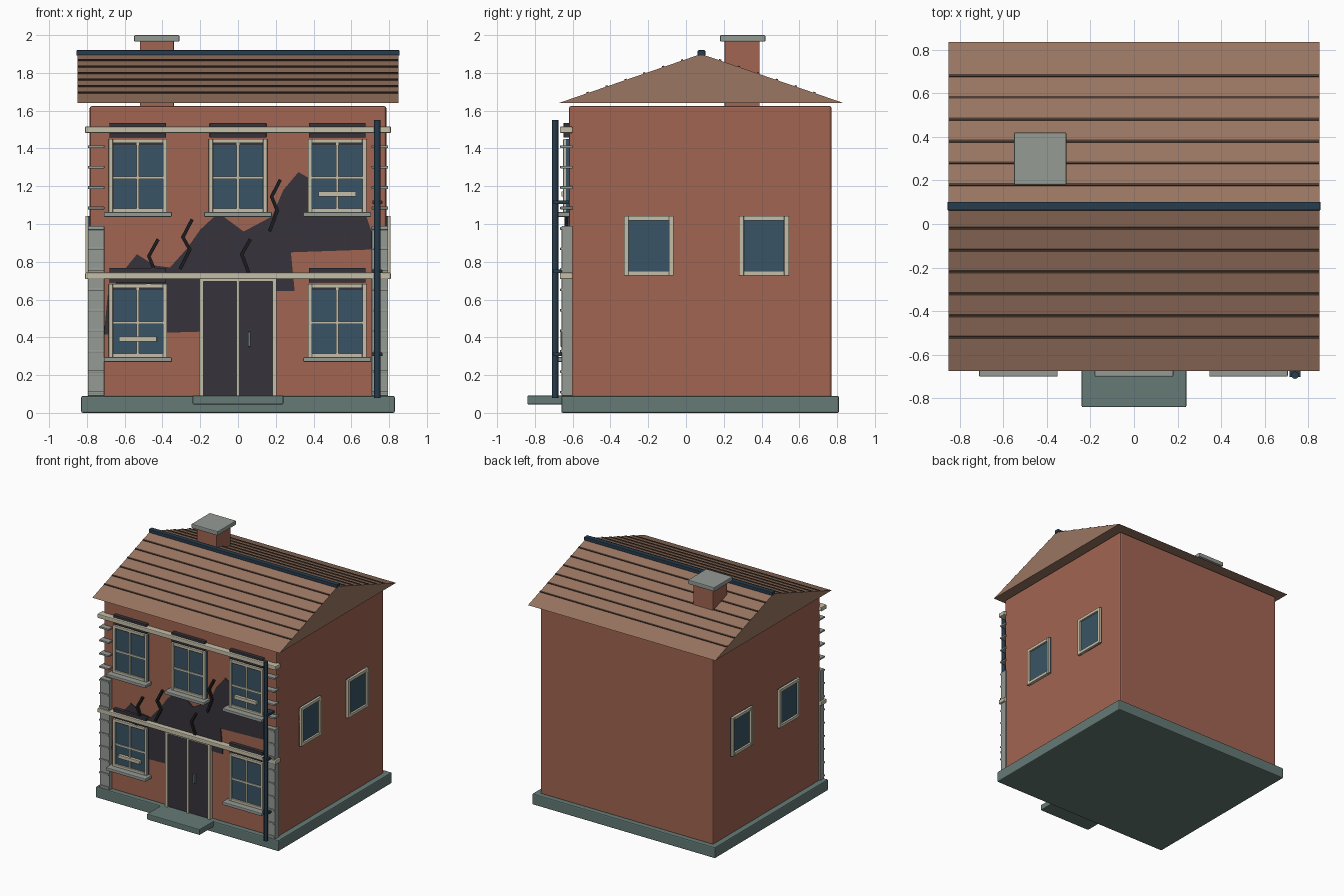
import bpy
import bmesh
import math
from mathutils import Vector

cube = bpy.data.objects.get("Cube")
if cube:
    bpy.data.objects.remove(cube, do_unlink=True)


def material(name, r, g, b):
    m = bpy.data.materials.new(name)
    m.use_nodes = True
    m.diffuse_color = (r, g, b, 1)
    m.node_tree.nodes["Principled BSDF"].inputs["Base Color"].default_value = (r, g, b, 1)
    return m


BRICK = material("brick red", .36, .13, .085)
ROOF = material("roof brown", .32, .18, .12)
SEAM = material("dark brown", .07, .042, .03)
CREAM = material("cream trim", .56, .52, .39)
GLASS = material("window blue", .042, .088, .13)
NAVY = material("navy metal", .02, .045, .075)
CHARCOAL = material("charcoal", .037, .034, .043)
SLATE = material("green grey stone", .13, .195, .18)
STONE = material("light grey stone", .30, .325, .30)
BLACK = material("crack black", .012, .012, .014)


def finish(name, bm, mat, bevel=0):
    bmesh.ops.recalc_face_normals(bm, faces=bm.faces)
    mesh = bpy.data.meshes.new(name)
    bm.to_mesh(mesh)
    bm.free()
    mesh.materials.append(mat)
    ob = bpy.data.objects.new(name, mesh)
    bpy.context.collection.objects.link(ob)
    if bevel:
        mod = ob.modifiers.new("soft_edges", "BEVEL")
        mod.width = bevel
        mod.segments = 2
    return ob


def box(name, x, y, z, mat, bevel=0.0):
    """Box from (min, max) pairs on each axis."""
    bm = bmesh.new()
    bmesh.ops.create_cube(bm, size=1)
    for v in bm.verts:
        for i, (lo, hi) in enumerate((x, y, z)):
            v.co[i] = (lo + hi) / 2 + v.co[i] * (hi - lo)
    return finish(name, bm, mat, bevel)


def prism(name, points, offset, mat):
    """Closed outline swept along an offset."""
    bm = bmesh.new()
    face = bm.faces.new([bm.verts.new(p) for p in points])
    out = bmesh.ops.extrude_face_region(bm, geom=[face])
    moved = [g for g in out["geom"] if isinstance(g, bmesh.types.BMVert)]
    bmesh.ops.translate(bm, verts=moved, vec=offset)
    return finish(name, bm, mat)


WALL = -.62   # front wall plane

# Main masses
box("plinth", (-.83, .83), (-.66, .81), (0, .09), SLATE, .008)
box("door_step", (-.24, .24), (-.84, -.6), (.045, .092), SLATE, .006)
box("walls", (-.785, .785), (WALL, .77), (.08, 1.625), BRICK, .012)

# Roof with seams on both slopes
EAVE, APEX, RIDGE, HALF = 1.64, 1.9, .08, .755
prism("roof", [(-.85, RIDGE - HALF, EAVE), (-.85, RIDGE + HALF, EAVE), (-.85, RIDGE, APEX)],
      (1.7, 0, 0), ROOF)
slope = math.atan2(APEX - EAVE, HALF)
for side in (-1, 1):
    for i in range(6):
        d = .1 + i * .1
        seam = box("roof_seam", (-.848, .848), (-.006, .006), (-.006, .006), SEAM)
        seam.location = (0, RIDGE + side * d, APEX - d * math.tan(slope))
        seam.rotation_euler.x = -side * slope
box("ridge_beam", (-.855, .855), (.062, .102), (1.892, 1.92), NAVY, .004)
box("chimney", (-.52, -.34), (.205, .39), (1.6, 1.97), BRICK, .004)
box("chimney_cap", (-.55, -.31), (.18, .42), (1.965, 2), STONE, .006)

# Horizontal bands
box("upper_band", (-.81, .81), (-.668, -.6), (1.482, 1.516), CREAM, .006)
box("middle_band", (-.81, .81), (-.668, -.6), (.708, .742), CREAM, .006)

# Corner piers with quoin courses
for side in (-1, 1):
    x = tuple(sorted((side * .708, side * .795)))
    box("corner_pier", x, (-.658, -.6), (.09, .99), STONE, .003)
    for i in range(13):
        z = .11 + i * .1083
        box("quoin_course", x, (-.666, -.6), (z - .007, z + .007), STONE, .002)


def frame(name, x, y, z, w, mat):
    """Rectangular surround facing along y."""
    for a, b in ((x[0], x[0] + w), (x[1] - w, x[1])):
        box(name + "_side", (a, b), y, z, mat, .003)
    for a, b in ((z[0], z[0] + w), (z[1] - w, z[1])):
        box(name + "_rail", (x[0] + w, x[1] - w), y, (a, b), mat, .003)


def window(cx, z0, boarded):
    x, z = (cx - .155, cx + .155), (z0, z0 + .39)
    mid = z0 + .185
    box("window_glass", x, (-.636, -.6), z, GLASS)
    frame("window_frame", x, (-.65, -.6), z, .022, CREAM)
    box("window_inner_shadow", (x[0] + .02, x[1] - .02), (-.638, -.6), (z[1] - .032, z[1] - .02), CHARCOAL)
    box("window_mullion", (cx - .007, cx + .007), (-.645, -.62), z, CREAM)
    box("window_crossbar", x, (-.644, -.62), (mid - .006, mid + .006), CREAM)
    box("window_sill", (cx - .18, cx + .18), (-.7, -.6), (z0 - .022, z0 + .003), STONE, .005)
    box("window_lintel", (cx - .15, cx + .15), (-.648, -.6), (z[1] + .008, z[1] + .085), CHARCOAL, .003)
    if boarded:
        box("window_board", (cx - .1, cx + .1), (-.66, -.63), (z0 + .085, z0 + .112), CREAM, .002)


for cx, z0, boarded in ((-.53, 1.06, False), (0, 1.06, False), (.525, 1.06, True),
                        (-.53, .292, True), (.525, .292, False)):
    window(cx, z0, boarded)

# Side windows on both end walls
for side in (-1, 1):
    for cy in (-.197, .413):
        def out(depth):
            return tuple(sorted((side * .77, side * depth)))
        y, z, w = (cy - .132, cy + .132), (.727, 1.043), .025
        box("side_glass", out(.793), y, z, GLASS)
        for a, b in ((y[0], y[0] + w), (y[1] - w, y[1])):
            box("side_frame_post", out(.808), (a, b), z, CREAM, .003)
        for a, b in ((z[0], z[0] + w), (z[1] - w, z[1])):
            box("side_frame_rail", out(.808), (y[0] + w, y[1] - w), (a, b), CREAM, .003)

# Double door
box("door_leaves", (-.19, .19), (-.642, -.6), (.09, .7), CHARCOAL)
for x in (-.193, 0, .193):
    w = .011 if x else .008
    box("door_post", (x - w, x + w), (-.656, -.6), (.09, .71), CREAM, .002)
box("door_head", (-.204, .204), (-.656, -.6), (.695, .712), CREAM, .002)
box("door_handle", (.053, .066), (-.665, -.63), (.35, .43), SLATE, .003)

# Broken plaster patch
patch = [(-.71, .415), (-.69, .62), (-.6, .76), (-.535, .84), (-.44, .78), (-.36, .77),
         (-.27, .87), (-.2, .97), (-.13, 1.035), (-.085, 1.045), (.03, .96), (.18, 1.04),
         (.24, 1.18), (.32, 1.275), (.38, 1.24), (.66, 1.1), (.71, .95), (.71, .865),
         (.25, .85), (.28, .85), (.3, .645), (.2, .645), (-.2, .43)]
patch.remove((.25, .85))
prism("broken_plaster", [(x, WALL + .003, z) for x, z in patch], (0, -.01, 0), CHARCOAL)

# Zigzag cracks
for path in (((-.425, .915), (-.472, .83), (-.44, .75), (-.475, .68)),
             ((-.245, 1.02), (-.292, .93), (-.255, .865), (-.305, .765)),
             ((.063, .915), (.02, .84), (.055, .745)),
             ((.222, 1.23), (.178, 1.145), (.208, 1.07), (.168, .965))):
    for a, b in zip(path, path[1:]):
        d = Vector((b[0] - a[0], b[1] - a[1]))
        half = d.length / 2 + .005
        seg = box("crack", (-half, half), (-.01, .01), (-.009, .009), BLACK)
        seg.location = ((a[0] + b[0]) / 2, -.632, (a[1] + b[1]) / 2)
        seg.rotation_euler.y = -math.atan2(d.y, d.x)

# Drainpipe with brackets
bpy.ops.mesh.primitive_cylinder_add(vertices=12, radius=.017, depth=1.47, location=(.738, -.693, .815))
pipe = bpy.context.object
pipe.name = "drainpipe"
pipe.data.materials.append(NAVY)
bpy.ops.object.shade_smooth_by_angle()
for z in (.31, .75, 1.115):
    box("pipe_bracket", (.712, .764), (-.702, -.61), (z - .009, z + .009), NAVY, .002)
